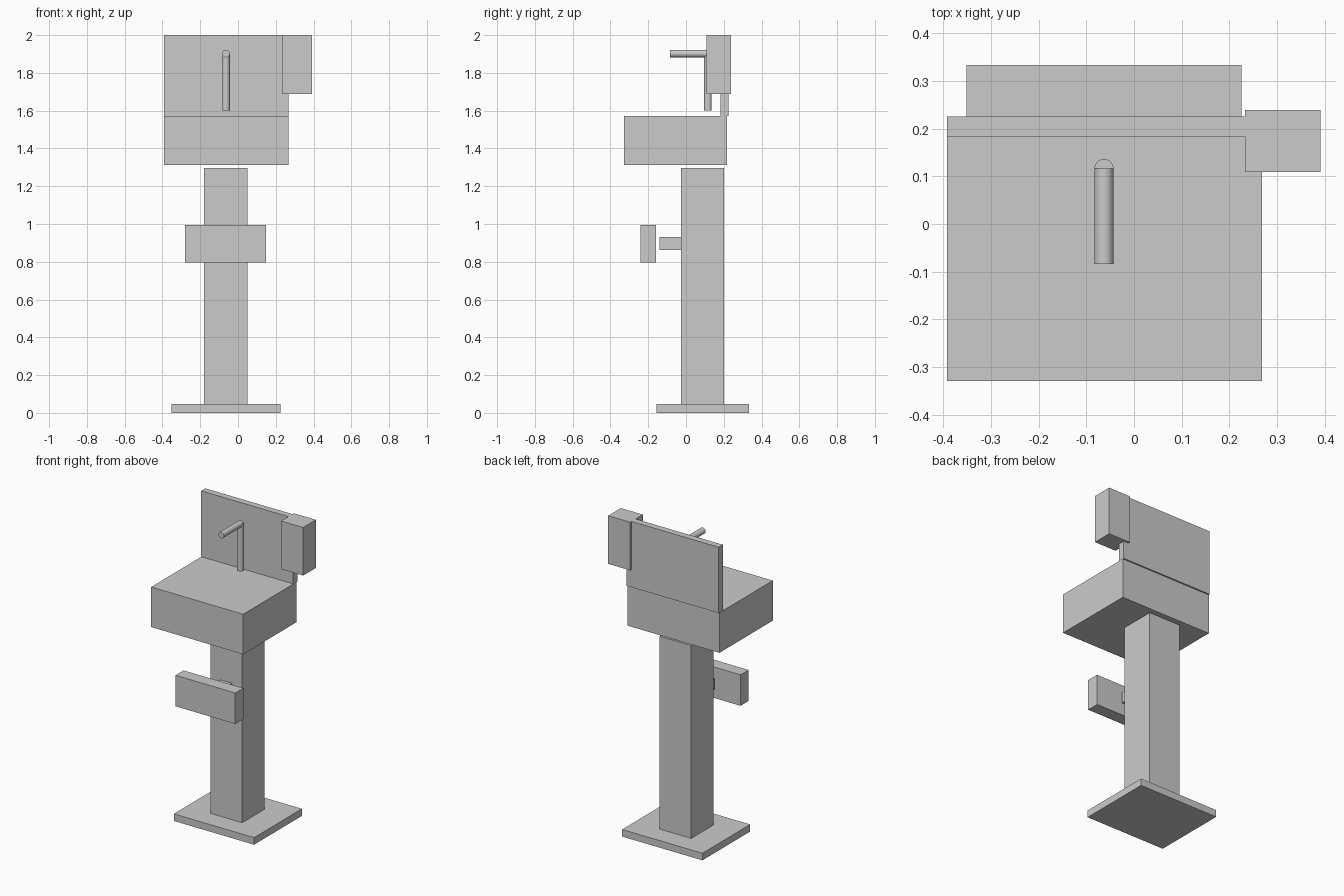
import bpy, bmesh, math
from mathutils import Matrix

if "Cube" in bpy.data.objects:
    bpy.data.objects.remove(bpy.data.objects["Cube"])


def finish(name, bm):
    mesh = bpy.data.meshes.new(name)
    bm.to_mesh(mesh)
    bm.free()
    obj = bpy.data.objects.new(name, mesh)
    bpy.context.collection.objects.link(obj)
    return obj


def box(name, x, y, z):
    """Box from (min, max) extents on each axis."""
    bm = bmesh.new()
    bmesh.ops.create_cube(bm, size=1)
    for v in bm.verts:
        v.co = [(a + b) / 2 + c * (b - a) for (a, b), c in zip((x, y, z), v.co)]
    return finish(name, bm)


def rod(name, centre, radius, length, rotation=Matrix()):
    """Smooth-sided cylinder with flat caps."""
    bm = bmesh.new()
    bmesh.ops.create_cone(bm, cap_ends=True, segments=32, radius1=radius,
                          radius2=radius, depth=length,
                          matrix=Matrix.Translation(centre) @ rotation)
    for f in bm.faces:
        f.smooth = len(f.verts) == 4
    for e in bm.edges:
        e.smooth = all(len(f.verts) == 4 for f in e.link_faces)
    return finish(name, bm)


# stand
box("base_plate", (-0.351, 0.225), (-0.156, 0.333), (0, 0.046))
box("pedestal", (-0.179, 0.049), (-0.027, 0.202), (0.046, 1.296))

# knee-operated panel and its push rod
box("knee_panel", (-0.28, 0.149), (-0.241, -0.159), (0.795, 0.996))
box("knee_push_rod", (-0.105, -0.025), (-0.14, -0.027), (0.862, 0.931))

# basin and splash back
box("basin", (-0.392, 0.268), (-0.329, 0.217), (1.312, 1.572))
box("splash_back", (-0.392, 0.268), (0.183, 0.225), (1.573, 2.0))

# tap
rod("tap_riser", (-0.063, 0.116, 1.752), 0.02, 0.304)
rod("tap_spout", (-0.063, 0.0165, 1.902), 0.02, 0.2,
    Matrix.Rotation(math.pi / 2, 4, 'X'))

# soap dispenser on the corner of the splash back
box("soap_dispenser", (0.233, 0.391), (0.109, 0.239), (1.688, 2.0))
